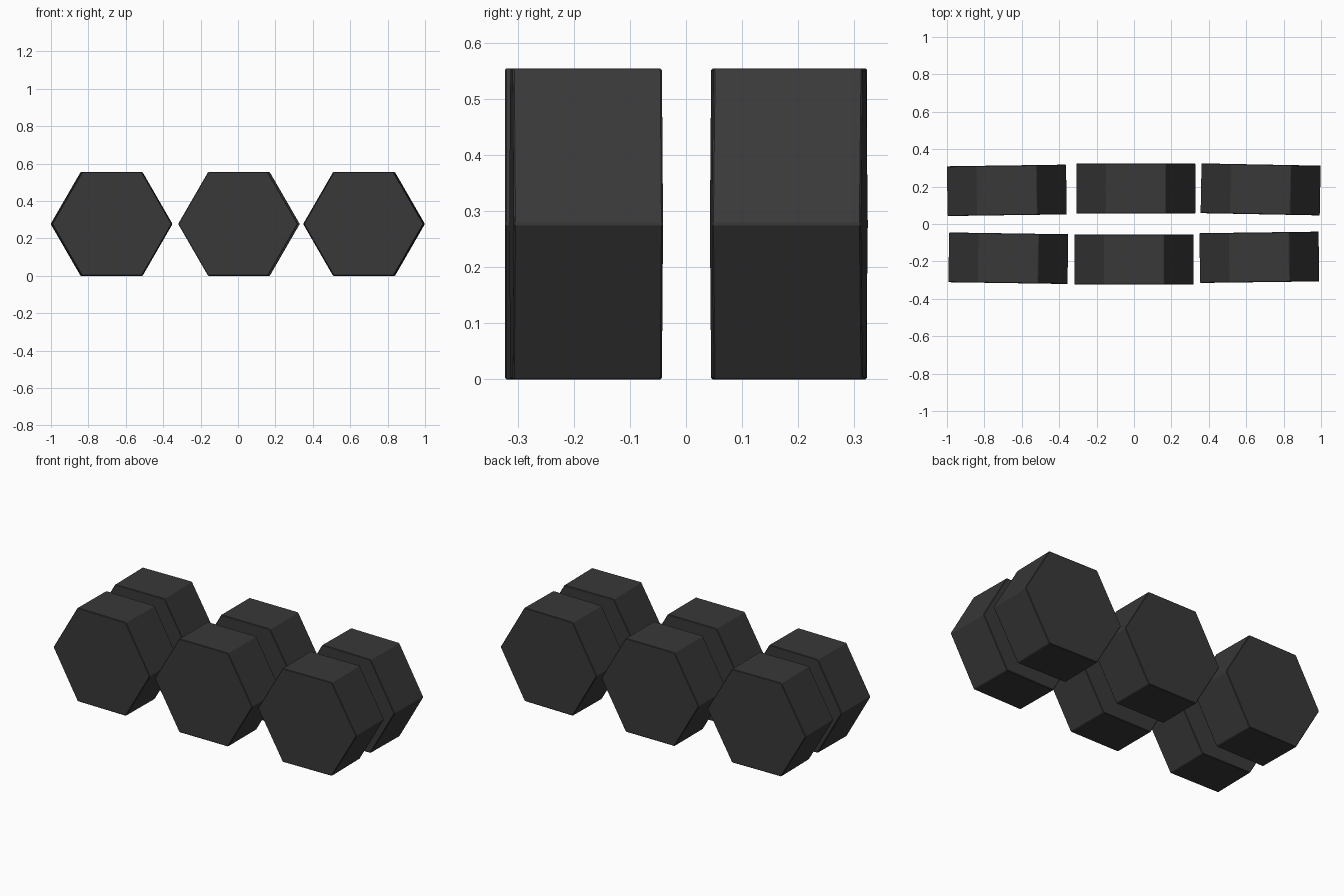
import bpy
import math

if "Cube" in bpy.data.objects:
    bpy.data.objects.remove(bpy.data.objects["Cube"], do_unlink=True)

# Dark rubber for every block
rubber = bpy.data.materials.new("dark rubber")
rubber.use_nodes = True
colour = (0.04, 0.04, 0.04, 1)
rubber.diffuse_color = colour
rubber.node_tree.nodes["Principled BSDF"].inputs["Base Color"].default_value = colour

RADIUS = 0.32
DEPTH = 0.266
HEIGHT = RADIUS * math.sqrt(3)


def hex_block(name, x, y, turn):
    """Hexagonal prism lying on a flat side, axis front to back."""
    bpy.ops.mesh.primitive_cylinder_add(vertices=6, radius=RADIUS, depth=DEPTH)
    block = bpy.context.object
    block.name = name
    # Put a corner on the x axis before tipping the prism over
    for v in block.data.vertices:
        v.co.x, v.co.y = v.co.y, -v.co.x
    block.rotation_euler = (math.pi / 2, 0, turn)
    block.location = (x, y, HEIGHT / 2)
    block.data.materials.append(rubber)
    bevel = block.modifiers.new("soft edges", "BEVEL")
    bevel.width = 0.003
    bevel.segments = 1
    for poly in block.data.polygons:
        poly.use_smooth = False


# Front row and back row, each block slightly turned
hex_block("front_right_block", -0.672, -0.183, -0.015)
hex_block("front_middle_block", 0.0, -0.19, 0.0)
hex_block("front_left_block", 0.67, -0.178, 0.013)
hex_block("back_right_block", -0.68, 0.18, 0.014)
hex_block("back_middle_block", 0.01, 0.19, 0.0)
hex_block("back_left_block", 0.677, 0.185, -0.019)
